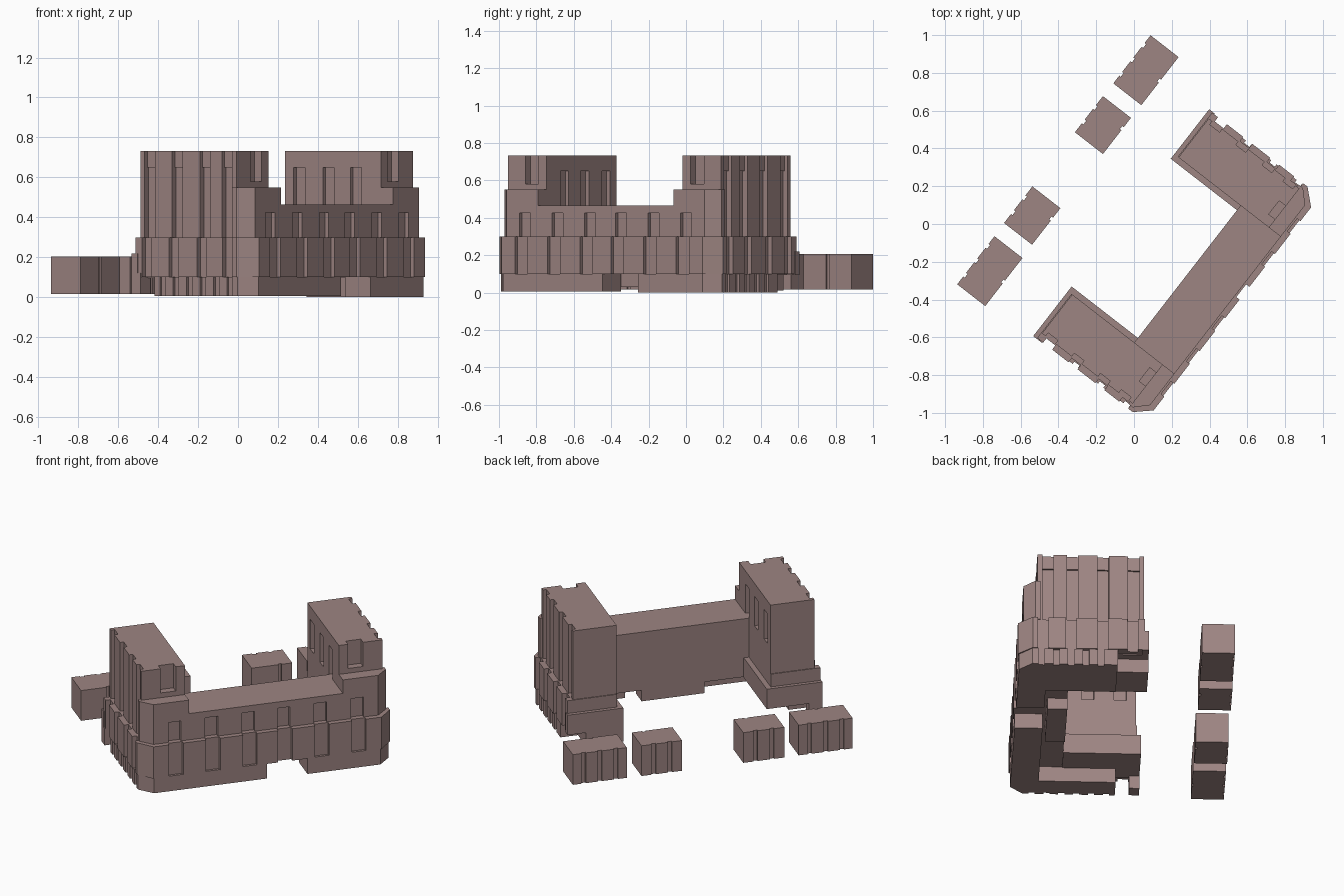
import bpy, bmesh, math
from mathutils import Vector

if "Cube" in bpy.data.objects:
    bpy.data.objects.remove(bpy.data.objects["Cube"])

ANGLE = math.radians(52.2)   # plan is turned; x runs along the bar, y along the wings
MID = -0.036                 # mirror axis of the U-shaped block

mat = bpy.data.materials.new("brick")
mat.diffuse_color = (0.34, 0.235, 0.225, 1)
mat.use_nodes = True
mat.node_tree.nodes["Principled BSDF"].inputs["Base Color"].default_value = mat.diffuse_color


def prism(name, layers):
    """Stack of extruded outlines: layers = [(points, z0, z1), ...]"""
    bm = bmesh.new()
    for pts, z0, z1 in layers:
        lo = [bm.verts.new((x, y, z0)) for x, y in pts]
        hi = [bm.verts.new((x, y, z1)) for x, y in pts]
        n = len(pts)
        bm.faces.new(lo[::-1])
        bm.faces.new(hi)
        for i in range(n):
            j = (i + 1) % n
            bm.faces.new((lo[i], lo[j], hi[j], hi[i]))
    bmesh.ops.recalc_face_normals(bm, faces=bm.faces)
    me = bpy.data.meshes.new(name)
    bm.to_mesh(me)
    bm.free()
    me.materials.append(mat)
    ob = bpy.data.objects.new(name, me)
    ob.rotation_euler.z = ANGLE
    bpy.context.collection.objects.link(ob)
    return ob


def edge(p, q, centres, width, depth):
    """Points from p up to (not including) q with rectangular recesses to the left."""
    p, q = Vector(p), Vector(q)
    d = (q - p).normalized()
    inward = Vector((-d.y, d.x)) * depth
    out = [p]
    for c in centres:
        a, b = p + d * (c - width / 2), p + d * (c + width / 2)
        out += [a, a + inward, b + inward, b]
    return [tuple(v) for v in out]


def side_pts(pts, s):
    return [(MID + s * x, y) for x, y in pts]


def both(half):
    """Mirror half an outline about the middle axis."""
    return side_pts(half, 1) + side_pts(half, -1)[::-1]


def rect(x0, x1, y0, y1):
    return [(x0, y0), (x1, y0), (x1, y1), (x0, y1)]


WINDOWS = (0.105, 0.325, 0.545)

# projecting lower storey, one U-shaped outline
base = edge((0.0, -0.687), (0.68, -0.687), WINDOWS, 0.085, 0.022)[1:]
base += edge((0.68, -0.687), (0.755, -0.605), [], 0, 0)
base += edge((0.755, -0.605), (0.755, 0.035), (0.06, 0.22, 0.40, 0.57), 0.06, 0.028)
base += [(0.755, 0.035), (0.459, 0.035), (0.459, -0.386)]
prism("lower_storey", [(both(base), 0.1, 0.3)])


# middle storey of the bar with window recesses under a plain parapet
def bar(win):
    h = edge((0.0, -0.655), (0.67, -0.655), WINDOWS if win else [], 0.075, 0.022)[1:]
    h += [(0.67, -0.655), (0.735, -0.59), (0.735, -0.56), (0.459, -0.56), (0.459, -0.386)]
    return both(h)


prism("bar_middle_storey", [(bar(True), 0.3, 0.425), (bar(False), 0.425, 0.465)])


# wing tower outline
def tower(inner, balcony, depth=0.033):
    h = edge((0.459, -0.577), (0.72, -0.577), [0.10] if balcony else [], 0.09, 0.045)
    h += edge((0.72, -0.577), (0.72, 0.03), (0.06, 0.20, 0.375, 0.55), 0.065, depth)
    h += [(0.72, 0.03)]
    h += edge((0.459, 0.03), (0.459, -0.577), (0.09, 0.275, 0.45) if inner else [], 0.07, 0.022)
    return h


corner = [(0.459, -0.655), (0.67, -0.655), (0.735, -0.59), (0.735, -0.56), (0.459, -0.56)]
slab = [(0.428, -0.386), (0.70, -0.386), (0.70, 0.02), (0.76, 0.02), (0.76, 0.058), (0.428, 0.058)]

for s, label in ((-1, "left"), (1, "right")):
    prism(label + "_tower", [
        (side_pts(tower(False, False), s), 0.3, 0.465),
        (side_pts(tower(True, False), s), 0.465, 0.58),
        (side_pts(tower(True, True), s), 0.58, 0.65),
        (side_pts(tower(False, True, 0.022), s), 0.65, 0.732)])
    prism(label + "_corner_storey", [(side_pts(corner, s), 0.465, 0.55)])
    prism(label + "_terrace_slab", [(side_pts(slab, s), 0.095, 0.22)])

# ground floor: front strips either side of the passage, plus wing strips with pilasters
PIERS = [0.05 + 0.085 * i for i in range(7)]


def ground(front_start, inner, wing_end):
    n = [c for c in PIERS if c + 0.03 < wing_end + 0.605]
    h = [(front_start, -0.68), (0.675, -0.68)]
    h += edge((0.748, -0.605), (0.748, wing_end), n, 0.035, 0.015)
    h += [(0.748, wing_end), (inner, wing_end), (inner, -0.52), (front_start, -0.52)]
    return h


prism("left_ground_floor", [(side_pts(ground(0.0, 0.60, -0.08), -1), 0.005, 0.1)])
prism("right_ground_floor", [(side_pts(ground(0.24, 0.44, -0.12), 1), 0.0, 0.1)])
prism("left_end_leg", [(side_pts(rect(0.68, 0.76, 0.0, 0.058), -1), 0.015, 0.12)])
prism("right_end_leg", [(side_pts(rect(0.428, 0.65, -0.2, 0.058), 1), 0.01, 0.12)])
prism("rear_entrance_block", [(rect(-0.23, 0.145, -0.50, -0.386), 0.03, 0.1)])

# four detached low blocks behind, the outer two longer with shallow grooves
for name, u, v, length in (("outbuilding_a", 0.682, 0.449, 0.322),
                           ("outbuilding_b", 0.313, 0.451, 0.242),
                           ("outbuilding_c", -0.295, 0.453, 0.245),
                           ("outbuilding_d", -0.665, 0.450, 0.322)):
    x0, x1, y0, y1 = u - length / 2, u + length / 2, v - 0.094, v + 0.094
    cuts = [length * f for f in ((0.2, 0.5, 0.8) if length > 0.3 else (0.3, 0.7))]
    pts = edge((x0, y0), (x1, y0), cuts[1:2], 0.02, 0.01) + [(x1, y0)]
    pts += edge((x1, y1), (x0, y1), cuts, 0.025, 0.01) + [(x0, y1)]
    prism(name, [(pts, 0.015, 0.205)])
